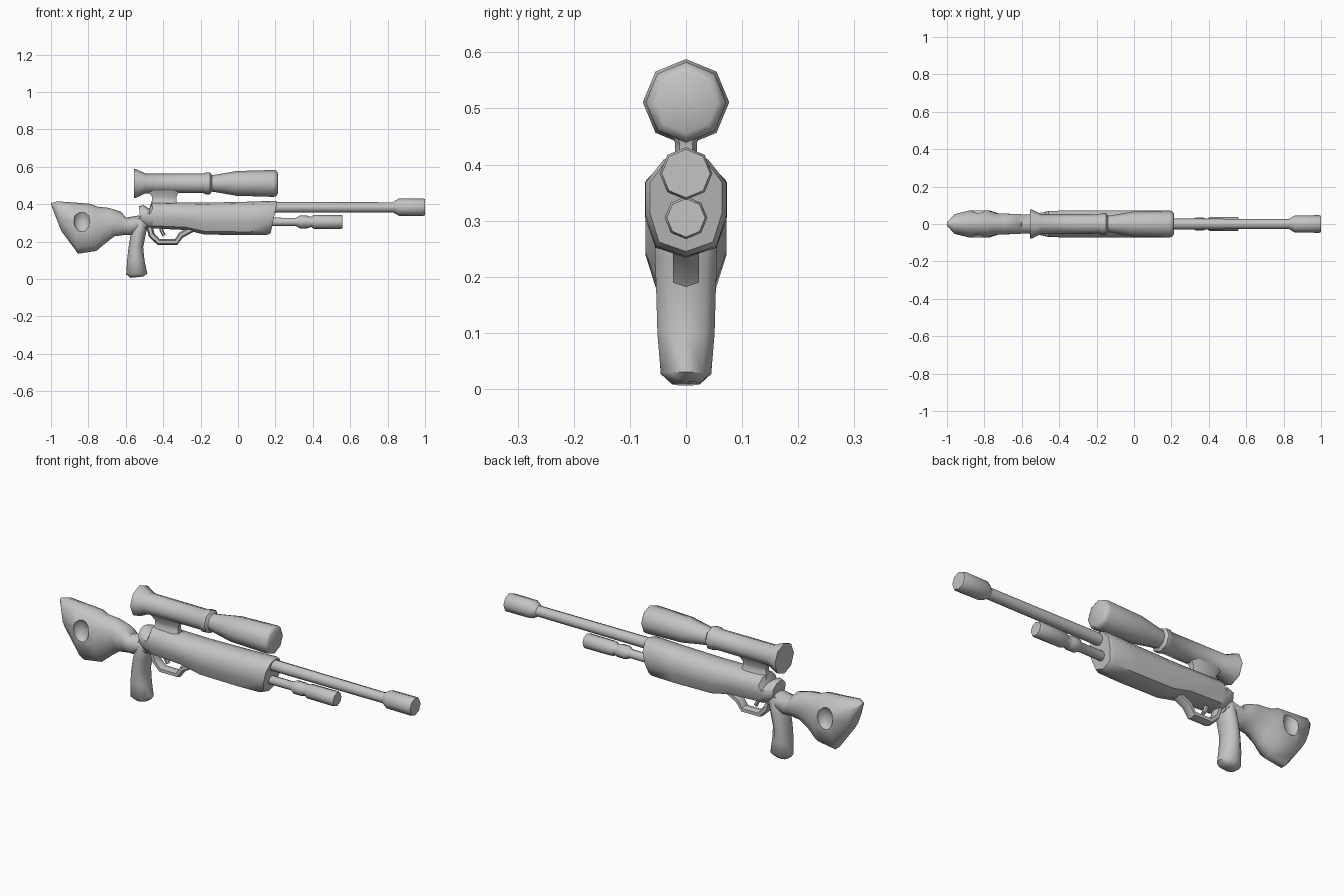
import bpy, bmesh, math
from mathutils import Vector

cube = bpy.data.objects.get("Cube")
if cube:
    bpy.data.objects.remove(cube)

grey = bpy.data.materials.new("plain grey")
grey.use_nodes = True
grey.diffuse_color = (0.55, 0.55, 0.55, 1)
grey.node_tree.nodes["Principled BSDF"].inputs["Base Color"].default_value = (0.55, 0.55, 0.55, 1)


def polygon(sides):
    """Regular cross-section as (along, across) pairs, first corner at the top."""
    return [(math.cos(math.tau * i / sides), math.sin(math.tau * i / sides)) for i in range(sides)]


def mirrored(half):
    """Close a half cross-section that runs from top to bottom."""
    return half + [(u, -v) for u, v in reversed(half) if v > 0]


def loft(name, profile, stations):
    """Skin rings; a station is (ax, az, bx, bz, half width) spanning A to B."""
    bm = bmesh.new()
    rings = []
    for ax, az, bx, bz, w in stations:
        a, b = Vector((ax, 0, az)), Vector((bx, 0, bz))
        mid, half = (a + b) / 2, (a - b) / 2
        rings.append([bm.verts.new(mid + half * u + Vector((0, w * v, 0))) for u, v in profile])
    n = len(profile)
    for r, s in zip(rings, rings[1:]):
        for i in range(n):
            j = (i + 1) % n
            bm.faces.new((r[i], r[j], s[j], s[i]))
    bm.faces.new(rings[0])
    bm.faces.new(rings[-1])
    bmesh.ops.recalc_face_normals(bm, faces=bm.faces)
    mesh = bpy.data.meshes.new(name)
    bm.to_mesh(mesh)
    bm.free()
    mesh.materials.append(grey)
    ob = bpy.data.objects.new(name, mesh)
    bpy.context.collection.objects.link(ob)
    return ob


def turned(name, z, steps):
    """Eight-sided part turned around a lengthwise axis at height z."""
    return loft(name, polygon(8), [(x, z + r, x, z - r, r) for x, r in steps])


def bent_bar(name, path, thick, wide, sides=6):
    """Bar that follows a path in the side plane."""
    stations = []
    pts = [Vector(p) for p in path]
    for i, p in enumerate(pts):
        d = (pts[min(i + 1, len(pts) - 1)] - pts[max(i - 1, 0)]).normalized()
        side = Vector((-d.y, d.x)) * thick
        stations.append((*(p + side), *(p - side), wide))
    return loft(name, polygon(sides), stations)


# Turned parts
parts = [
    turned("barrel", 0.383, [(0.15, 0.029), (0.85, 0.027)]),
    turned("muzzle", 0.384, [(0.83, 0.028), (0.86, 0.046), (0.99, 0.047), (1.0, 0.043)]),
    turned("lower_tube", 0.305, [(0.12, 0.023), (0.31, 0.022), (0.33, 0.034), (0.37, 0.034),
                                 (0.39, 0.027), (0.405, 0.037), (0.55, 0.038), (0.56, 0.034)]),
    turned("scope", 0.511, [(-0.555, 0.077), (-0.545, 0.077), (-0.495, 0.053), (-0.185, 0.052),
                            (-0.175, 0.058), (-0.15, 0.058), (-0.14, 0.044), (-0.1, 0.05),
                            (-0.01, 0.066), (0.19, 0.072), (0.205, 0.068), (0.213, 0.055)]),
]

# Receiver
receiver_shape = mirrored([(1, 0), (0.9, 0.55), (0.45, 1), (-0.2, 1), (-0.8, 0.75), (-1, 0)])
parts.append(loft("receiver", receiver_shape, [
    (-0.53, 0.39, -0.52, 0.29, 0.05),
    (-0.505, 0.395, -0.49, 0.275, 0.06),
    (-0.475, 0.375, -0.465, 0.27, 0.066),
    (-0.46, 0.412, -0.45, 0.27, 0.07),
    (-0.28, 0.408, -0.28, 0.262, 0.073),
    (-0.18, 0.408, -0.18, 0.238, 0.073),
    (0.05, 0.413, 0.03, 0.234, 0.073),
    (0.19, 0.418, 0.155, 0.236, 0.072),
    (0.21, 0.415, 0.175, 0.245, 0.064)]))

# Scope mount, waisted in the middle
mount_shape = [(1, 0.6), (0.6, 1), (-0.6, 1), (-1, 0.6), (-1, -0.6), (-0.6, -1), (0.6, -1), (1, -0.6)]
parts.append(loft("scope_mount", mount_shape, [
    (x0, z, x1, z, w) for x0, x1, z, w in
    [(-0.47, -0.32, 0.39, 0.035), (-0.46, -0.33, 0.42, 0.02),
     (-0.46, -0.33, 0.44, 0.02), (-0.485, -0.31, 0.475, 0.035)]]))

# Shoulder stock
stock_shape = mirrored([(1, 0), (0.88, 0.55), (0.45, 1), (-0.25, 1), (-0.75, 0.7), (-1, 0.25)])
stock = loft("stock", stock_shape, [
    (-1.0, 0.405, -0.995, 0.385, 0.01),
    (-0.965, 0.415, -0.945, 0.257, 0.053),
    (-0.89, 0.41, -0.855, 0.135, 0.072),
    (-0.79, 0.402, -0.757, 0.15, 0.072),
    (-0.755, 0.387, -0.71, 0.19, 0.057),
    (-0.69, 0.38, -0.66, 0.228, 0.055),
    (-0.625, 0.36, -0.61, 0.235, 0.053),
    (-0.6, 0.328, -0.57, 0.235, 0.05),
    (-0.53, 0.34, -0.53, 0.25, 0.05),
    (-0.49, 0.315, -0.49, 0.262, 0.045)])
parts.append(stock)

# Thumb dimple on both cheeks of the stock
for y in (-0.078, 0.078):
    bpy.ops.mesh.primitive_uv_sphere_add(segments=10, ring_count=6, location=(-0.835, y, 0.31))
    cutter = bpy.context.object
    cutter.scale = (0.045, 0.035, 0.06)
    cutter.hide_render = True
    cutter.data.materials.append(grey)
    cut = stock.modifiers.new("dimple", 'BOOLEAN')
    cut.operation = 'DIFFERENCE'
    cut.object = cutter
    bpy.context.view_layer.objects.active = stock
    bpy.ops.object.modifier_apply(modifier=cut.name)
    bpy.data.objects.remove(cutter)

# Pistol grip
grip_shape = mirrored([(1, 0), (0.8, 0.65), (0.3, 1), (-0.3, 1), (-0.8, 0.65), (-1, 0)])
parts.append(loft("grip", grip_shape, [
    (-0.575, 0.006, -0.505, 0.013, 0.025),
    (-0.598, 0.025, -0.485, 0.03, 0.045),
    (-0.593, 0.1, -0.5, 0.1, 0.051),
    (-0.585, 0.17, -0.507, 0.17, 0.053),
    (-0.575, 0.23, -0.495, 0.23, 0.055),
    (-0.56, 0.28, -0.485, 0.28, 0.055),
    (-0.55, 0.325, -0.495, 0.32, 0.045)]))

# Trigger guard and trigger
parts.append(bent_bar("trigger_guard", [(-0.475, 0.285), (-0.462, 0.235), (-0.425, 0.198),
                                        (-0.33, 0.198), (-0.305, 0.235), (-0.24, 0.27)], 0.017, 0.027))
parts.append(bent_bar("trigger", [(-0.405, 0.29), (-0.41, 0.26), (-0.395, 0.232)], 0.01, 0.012))

# Soft shading with crisp rims
bpy.ops.object.select_all(action='DESELECT')
for ob in parts:
    ob.select_set(True)
bpy.context.view_layer.objects.active = stock
bpy.ops.object.shade_smooth_by_angle(angle=math.radians(50))
